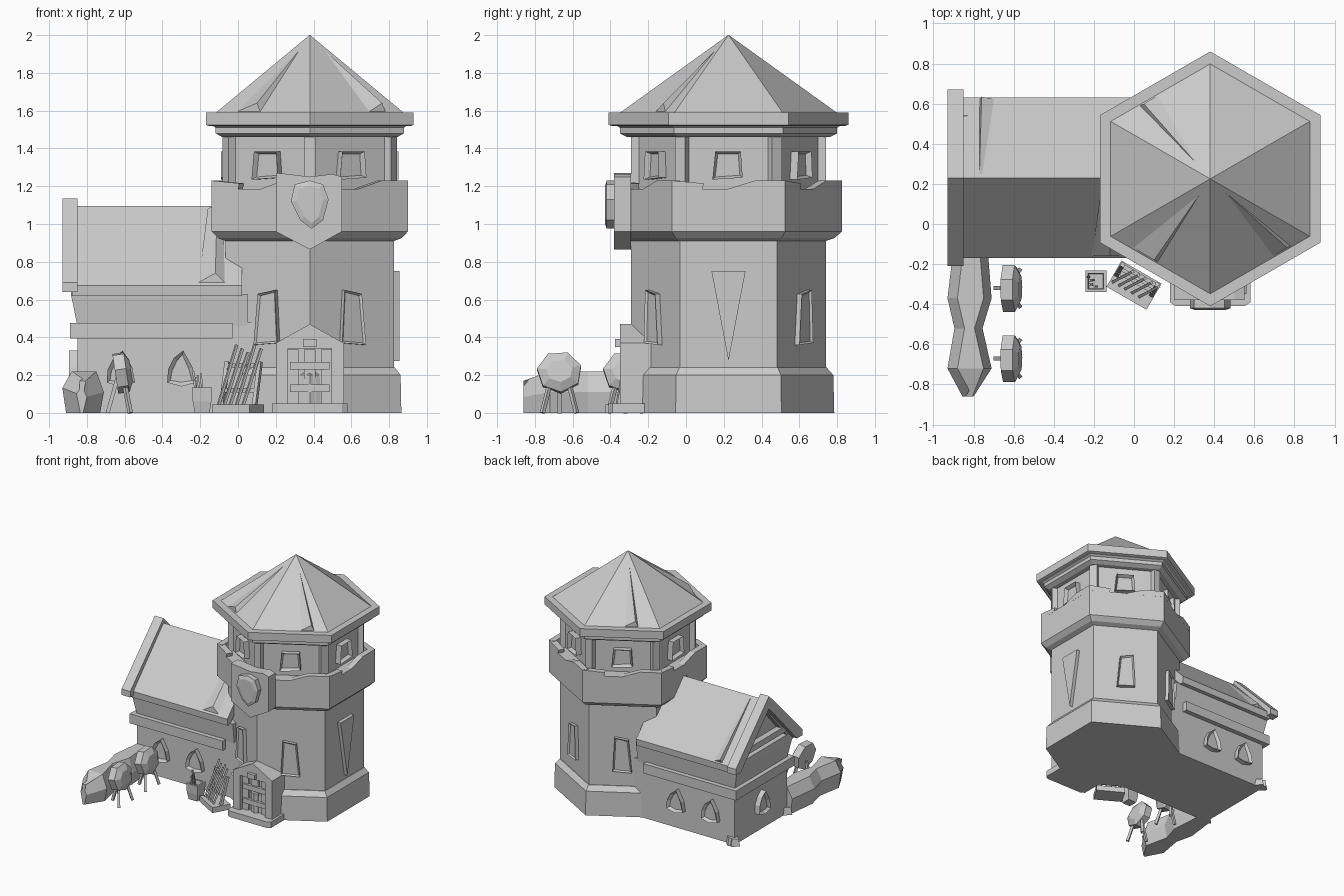
import bpy, bmesh, math, random
from mathutils import Matrix, Vector

if "Cube" in bpy.data.objects:
    bpy.data.objects.remove(bpy.data.objects["Cube"])

random.seed(3)
CX, CY = 0.38, 0.225
FACES = [math.radians(60 * i) for i in range(6)]   # outward angle of each tower side


def finish(name, bm):
    bmesh.ops.recalc_face_normals(bm, faces=bm.faces)
    me = bpy.data.meshes.new(name)
    bm.to_mesh(me)
    bm.free()
    ob = bpy.data.objects.new(name, me)
    bpy.context.collection.objects.link(ob)
    return ob


def loft(name, rings):
    """Skin rings of points, capping both ends."""
    bm = bmesh.new()
    rows = [[bm.verts.new(p) for p in r] for r in rings]
    n = len(rows[0])
    for a, b in zip(rows, rows[1:]):
        for i in range(n):
            j = (i + 1) % n
            bm.faces.new((a[i], a[j], b[j], b[i]))
    bm.faces.new(rows[0][::-1])
    bm.faces.new(rows[-1])
    return finish(name, bm)


def hexa(name, profile, cx=CX, cy=CY, n=6, turn=math.pi / 2):
    return loft(name, [[(cx + r * math.cos(turn + math.tau * i / n),
                         cy + r * math.sin(turn + math.tau * i / n), z)
                        for i in range(n)] for r, z in profile])


def frame(origin, a):
    """Wall frame: x along the wall, y up, z outward at angle a."""
    c, s = math.cos(a), math.sin(a)
    return Matrix(((-s, 0, c, origin[0]), (c, 0, s, origin[1]),
                   (0, 1, 0, origin[2]), (0, 0, 0, 1)))


def side(a, r, z):
    return frame((CX + r * math.cos(a), CY + r * math.sin(a), z), a)


def prism(name, pts, M, depth, inset=0, sink=0):
    """Extrude a counter-clockwise outline outward, optionally with a sunk panel."""
    bm = bmesh.new()
    lo = [bm.verts.new(M @ Vector((x, y, 0))) for x, y in pts]
    hi = [bm.verts.new(M @ Vector((x, y, depth))) for x, y in pts]
    n = len(pts)
    for i in range(n):
        j = (i + 1) % n
        bm.faces.new((lo[i], lo[j], hi[j], hi[i]))
    bm.faces.new(lo[::-1])
    top = bm.faces.new(hi)
    bm.normal_update()
    if inset:
        bmesh.ops.inset_individual(bm, faces=[top], thickness=inset)
        bmesh.ops.translate(bm, verts=top.verts, vec=-sink * M.col[2].to_3d())
    return finish(name, bm)


def rect(x0, x1, y0, y1):
    return [(x0, y0), (x1, y0), (x1, y1), (x0, y1)]


def box(name, x0, x1, y0, y1, z0, z1):
    return prism(name, rect(x0, x1, z0, z1), frame((0, y1, 0), -math.pi / 2), y1 - y0)


def bar(name, p, q, w):
    p, q = Vector(p), Vector(q)
    M = Matrix.Translation(p) @ (q - p).to_track_quat('Z', 'Y').to_matrix().to_4x4()
    return prism(name, rect(-w / 2, w / 2, -w / 2, w / 2), M, (q - p).length)


# Tower body, lookout room and roof
hexa("tower_base", [(0.56, 0), (0.555, 0.2), (0.52, 0.24)])
hexa("tower_body", [(0.515, 0.2), (0.515, 0.91), (0.56, 0.925), (0.6, 0.96), (0.6, 1.185)])
hexa("lookout_room", [(0.49, 1.15), (0.49, 1.5)])
hexa("eave_ring", [(0.535, 1.46), (0.575, 1.48), (0.575, 1.51), (0.6, 1.525)])
hexa("roof_slab", [(0.62, 1.52), (0.635, 1.525), (0.635, 1.59), (0.58, 1.59)])
hexa("roof_cone", [(0.58, 1.585), (0.002, 2.0)])

for a in FACES:
    # parapet steps at both ends of each side
    prism("parapet_step", [(-0.3, 0), (-0.14, 0), (-0.13, 0.035), (-0.3, 0.05)], side(a, 0.47, 1.18), 0.05)
    prism("parapet_ramp", [(-0.02, 0), (0.3, 0), (0.3, 0.05), (0.14, 0.05)], side(a, 0.47, 1.18), 0.05)
    # lookout windows, skewed
    prism("lookout_window", [(-0.085, 0), (0.075, 0.01), (0.065, 0.15), (-0.07, 0.15)],
          side(a, 0.42, 1.235), 0.05, 0.02, 0.03)
    v = a + math.pi / 6
    prism("lookout_post", rect(-0.03, 0.03, 0, 0.29), side(v, 0.46, 1.18), 0.055)

# Raised roof shingle folds
apex = Vector((CX, CY, 1.99))
for a, t0, t1 in ((120, 0.02, 0.12), (-60, 0.08, 0.18), (-120, -0.16, -0.02)):
    M = side(math.radians(a), 0.49, 1.595)
    bm = bmesh.new()
    v = [bm.verts.new(p) for p in (apex, M @ Vector((t0, 0, 0)), M @ Vector((t1, 0, 0)),
                                   M @ Vector((t1 - 0.02, 0.045, 0)))]
    for f in ((0, 1, 2), (0, 2, 3), (0, 3, 1), (1, 2, 3)):
        bm.faces.new([v[i] for i in f])
    finish("roof_fold", bm)

# Lower tower windows and hanging pennant
for d in (-120, -60, 60, 120):
    s = 1 if d in (-60, 120) else -1
    pts = [(-0.075, 0.01), (0.07, 0), (0.045, 0.27), (-0.06, 0.29)]
    if s < 0:
        pts = [(-x, y) for x, y in pts[::-1]]
    prism("tower_window", pts, side(math.radians(d), 0.43, 0.36), 0.045, 0.015, 0.012)
prism("pennant", [(-0.09, 0.75), (0, 0.275), (0.09, 0.75)], side(0, 0.43, 0), 0.045)

# Shield plaque on the front corner
FRONT = -math.pi / 2
prism("plaque", [(-0.18, 0.96), (0, 0.865), (0.17, 0.96), (0.17, 1.25), (0.12, 1.265),
                 (0, 1.25), (-0.12, 1.265), (-0.18, 1.27)], frame((CX, -0.29, 0), FRONT), 0.09)
prism("plaque_shield", [(-0.05, 1.02), (0.01, 0.975), (0.07, 1.02), (0.1, 1.13), (0.07, 1.21),
                        (0, 1.23), (-0.08, 1.21), (-0.1, 1.12)], frame((CX, -0.37, 0), FRONT), 0.05, 0.03, -0.01)

# Doorway
prism("door_step", [(-0.2, -0.2), (0.2, -0.2), (0.2, 0.17), (0.17, 0.19), (-0.17, 0.19), (-0.2, 0.17)],
      Matrix(((1, 0, 0, CX), (0, -1, 0, -0.22), (0, 0, 1, 0), (0, 0, 0, 1))), 0.05)
prism("door_frame", [(-0.18, 0.04), (-0.115, 0.04), (-0.115, 0.34), (0.115, 0.34), (0.115, 0.04), (0.18, 0.04),
                     (0.18, 0.37), (0, 0.47), (-0.18, 0.37)], frame((CX, -0.15, 0), FRONT), 0.2)
box("door_keystone", 0.345, 0.415, -0.375, -0.34, 0.35, 0.39)
box("door_panel", 0.26, 0.5, -0.3, -0.2, 0.05, 0.345)
for x in (0.29, 0.38, 0.47):
    box("door_plank", x - 0.03, x + 0.03, -0.32, -0.29, 0.05, 0.335)
for z in (0.13, 0.25):
    box("door_band", 0.275, 0.485, -0.335, -0.31, z - 0.02, z + 0.02)

# House walls and beams
box("house_wall", -0.85, 0.1, -0.12, 0.57, 0, 0.48)
loft("house_upper_wall", [[(-x, -y0, z), (0.05, -y0, z), (0.05, y1, z), (-x, y1, z)]
                          for x, y0, y1, z in ((0.85, 0.12, 0.57, 0.46), (0.885, 0.14, 0.59, 0.63))])
box("house_beam", -0.89, -0.03, -0.16, 0.61, 0.395, 0.475)
box("eave_beam", -0.885, -0.03, -0.15, 0.6, 0.625, 0.685)
prism("gable_wall", [(-0.37, 0.66), (0.37, 0.66), (0, 1.06)], frame((-0.8, 0.23, 0), math.pi), 0.04)
for x in (-0.85, -0.82):
    for y in (-0.12, 0.57):
        hexa("corner_stone", [(0.05, 0), (0.035, 0.06)], x, y, 4)

# House roof, gable boards and tile folds: outlines seen from the gable end
W = -math.pi
roof = [(-0.395, 0.62), (-0.36, 0.62), (0, 1.02), (0.36, 0.62), (0.395, 0.62),
        (0.4, 0.675), (0, 1.095), (-0.4, 0.675)]
prism("house_roof", roof, frame((0.02, 0.23, 0), W), 0.9)
trim = [(-0.44, 0.64), (-0.37, 0.64), (0, 1.03), (0.37, 0.64), (0.44, 0.64), (0.44, 0.69), (0, 1.135), (-0.44, 0.69)]
prism("gable_board", trim, frame((-0.85, 0.23, 0), W), 0.08)
box("gable_tie", -0.89, -0.83, -0.08, 0.54, 0.72, 0.77)
loft("front_tile_fold", [[(-0.16, 0.2, 1.08), (-0.08, 0.2, 1.08), (-0.11, 0.2, 1.11)],
                         [(-0.21, -0.16, 0.69), (-0.07, -0.16, 0.69), (-0.12, -0.16, 0.74)]])
loft("back_tile_fold", [[(-0.77, 0.25, 1.07), (-0.75, 0.25, 1.07), (-0.77, 0.25, 1.08)],
                        [(-0.77, 0.62, 0.68), (-0.69, 0.62, 0.68), (-0.76, 0.635, 0.71)]])

# House windows
win = [(-0.075, 0.02), (0, 0), (0.075, 0.02), (0.06, 0.1), (0.01, 0.19), (-0.04, 0.15), (-0.07, 0.09)]
for x in (-0.3, -0.62):
    prism("front_window", win, frame((x, -0.11, 0.14), FRONT), 0.05, 0.022, 0.02)
    prism("back_window", win, frame((x - 0.02, 0.56, 0.14), -FRONT), 0.05, 0.022, 0.02)
prism("gable_window", win, frame((-0.84, 0.23, 0.14), W), 0.055, 0.022, 0.02)

# Long hay bank in the yard: (y, left, right, height)
bank = ((-0.86, -0.855, -0.8, 0.17), (-0.72, -0.93, -0.71, 0.22), (-0.52, -0.895, -0.755, 0.22),
        (-0.37, -0.93, -0.71, 0.22), (-0.12, -0.9, -0.73, 0.22))
loft("hay_bank", [[(l + 0.02, y, 0), (r - 0.02, y, 0), (r, y, h * 0.5), (r - 0.04, y, h),
                   (l + 0.05, y, h), (l, y, h * 0.6)] for y, l, r, h in bank])

# Practice targets on three legs
for y in (-0.32, -0.67):
    disc = [(0.12 * math.cos(math.tau * i / 7 + 0.3), 0.11 * math.sin(math.tau * i / 7 + 0.3)) for i in range(7)]
    M = frame((-0.65, y, 0.21), 0) @ Matrix.Rotation(-0.15, 4, 'X')
    prism("target_disc", disc, M, 0.06, 0.05, -0.025)
    for x2, dy in ((-0.57, -0.09), (-0.57, 0.09), (-0.69, 0.0)):
        bar("target_leg", (-0.62, y + dy * 0.3, 0.25), (x2, y + dy, 0), 0.02)

# Bucket of arrows
hexa("arrow_bucket", [(0.055, 0), (0.07, 0.06), (0.075, 0.135), (0.055, 0.135), (0.05, 0.1)],
     -0.19, -0.285, 4, math.pi / 4)
for i in range(5):
    x, y = -0.19 + random.uniform(-0.03, 0.03), -0.285 + random.uniform(-0.03, 0.03)
    bar("arrow", (x, y, 0.05), (x * 1.08, y, 0.19 + 0.01 * (i % 4)), 0.01)

# Weapon rack leaning along the front-left wall
R = Matrix.Translation((0, -0.305, 0)) @ Matrix.Rotation(math.radians(-30), 4, 'Z')
prism("rack_base", rect(-0.115, 0.115, -0.075, 0.075), R, 0.045)
for x in (-0.1, 0.1):
    bar("rack_post", R @ Vector((x, 0, 0.03)), R @ Vector((x, 0.06, 0.27)), 0.022)
for z, y in ((0.12, 0.02), (0.25, 0.055)):
    bar("rack_rail", R @ Vector((-0.11, y, z)), R @ Vector((0.11, y, z)), 0.022)
for i, x in enumerate((-0.08, -0.045, -0.01, 0.03, 0.07)):
    bar("spear", R @ Vector((x - 0.02, -0.04, 0.03)), R @ Vector((x + 0.04, 0.055, 0.36 - 0.02 * (i % 3))), 0.014)
